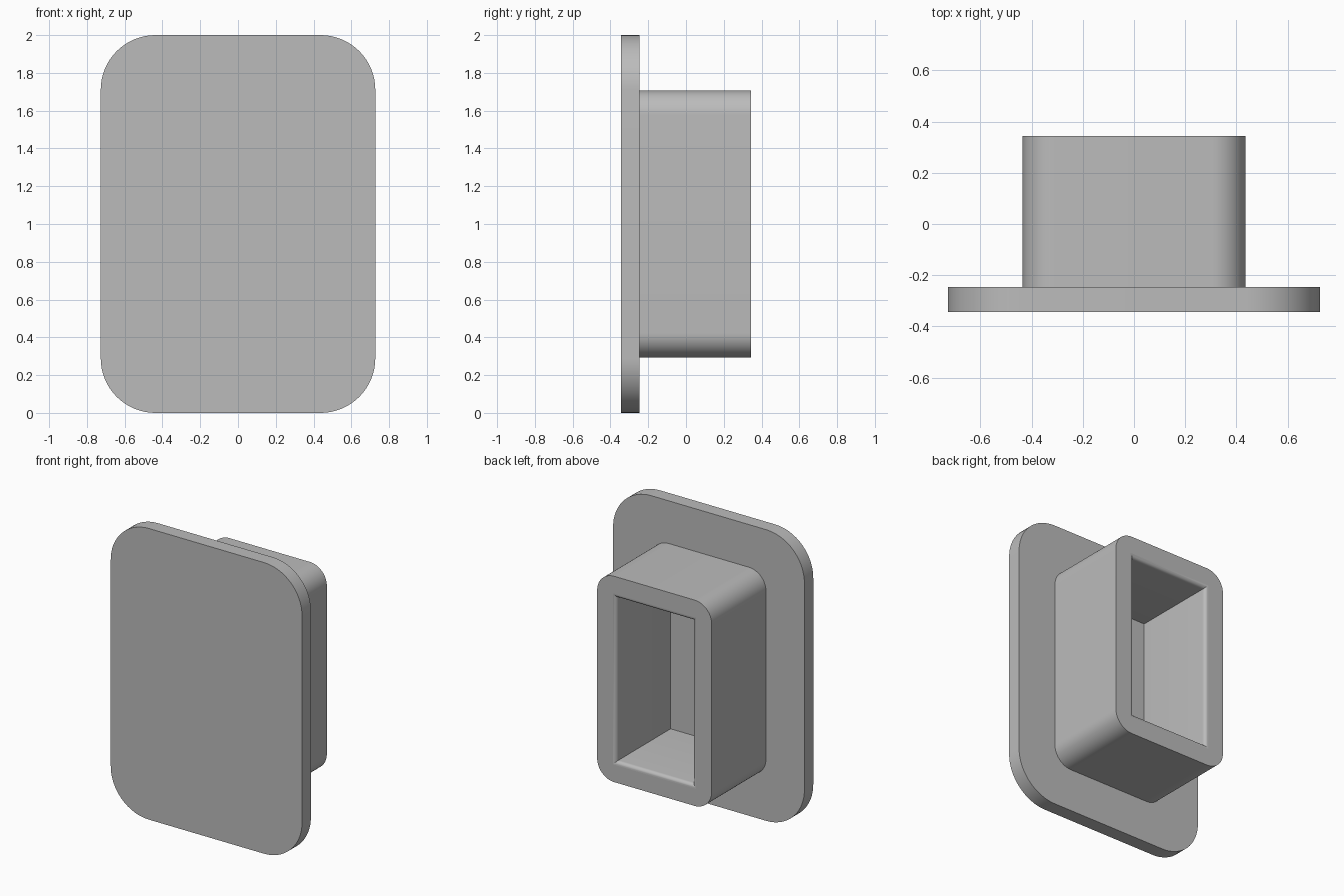
import bpy, bmesh
from math import sin, cos, pi, radians

old = bpy.data.objects.get("Cube")
if old:
    bpy.data.objects.remove(old, do_unlink=True)

GREY = (0.5, 0.5, 0.5, 1)
grey = bpy.data.materials.new("plain grey")
grey.use_nodes = True
grey.diffuse_color = GREY
grey.node_tree.nodes["Principled BSDF"].inputs["Base Color"].default_value = GREY

SIGNS = [(1, 1), (-1, 1), (-1, -1), (1, -1)]
MID_Z = 1.0


def rounded_ring(bm, half_w, half_h, radius, y, steps=16):
    """Four corner arcs of vertices, anticlockwise in the xz plane."""
    arcs = []
    for i, (sx, sz) in enumerate(SIGNS):
        cx, cz = sx * (half_w - radius), sz * (half_h - radius)
        angles = [pi / 2 * (i + k / steps) for k in range(steps + 1)]
        arcs.append([bm.verts.new((cx + radius * cos(a), y, MID_Z + cz + radius * sin(a)))
                     for a in angles])
    return arcs


def square_ring(bm, half_w, half_h, y):
    return [bm.verts.new((sx * half_w, y, MID_Z + sz * half_h)) for sx, sz in SIGNS]


def bridge(bm, a, b):
    for i in range(len(a)):
        j = (i + 1) % len(a)
        bm.faces.new((a[i], a[j], b[j], b[i]))


def finish(bm, name):
    bmesh.ops.recalc_face_normals(bm, faces=bm.faces)
    mesh = bpy.data.meshes.new(name)
    bm.to_mesh(mesh)
    bm.free()
    mesh.materials.append(grey)
    obj = bpy.data.objects.new(name, mesh)
    bpy.context.collection.objects.link(obj)
    bpy.ops.object.select_all(action="DESELECT")
    obj.select_set(True)
    bpy.context.view_layer.objects.active = obj
    bpy.ops.object.shade_smooth_by_angle(angle=radians(30))
    for p in mesh.polygons:          # keep the flat front and back faces flat
        if abs(p.normal.y) > 0.999:
            p.use_smooth = False


FRONT, JOIN, BACK = -0.343, -0.247, 0.343

# Face plate
bm = bmesh.new()
near = sum(rounded_ring(bm, 0.727, 1.0, 0.29, FRONT), [])
far = sum(rounded_ring(bm, 0.727, 1.0, 0.29, JOIN), [])
bridge(bm, near, far)
bm.faces.new(near)
bm.faces.new(far)
finish(bm, "face_plate")

# Hollow collar: rounded outside, square cavity with a softened mouth
W, H, WALL, LIP = 0.435, 0.707, 0.145, 0.026
bm = bmesh.new()
base = sum(rounded_ring(bm, W, H, 0.13, JOIN), [])
arcs = rounded_ring(bm, W, H, 0.13, BACK)
bridge(bm, base, sum(arcs, []))
rings = []
for k in range(7):
    a = pi / 2 * k / 6
    inset = WALL - LIP + LIP * sin(a)
    rings.append(square_ring(bm, W - inset, H - inset, BACK - LIP + LIP * cos(a)))
rings.append(square_ring(bm, W - WALL, H - WALL, JOIN))
for a, b in zip(rings, rings[1:]):
    bridge(bm, a, b)
mouth = rings[0]
for i in range(4):                   # flat rim
    j = (i + 1) % 4
    bm.faces.new(arcs[i] + [mouth[i]])
    bm.faces.new((arcs[i][-1], arcs[j][0], mouth[j], mouth[i]))
finish(bm, "collar")
